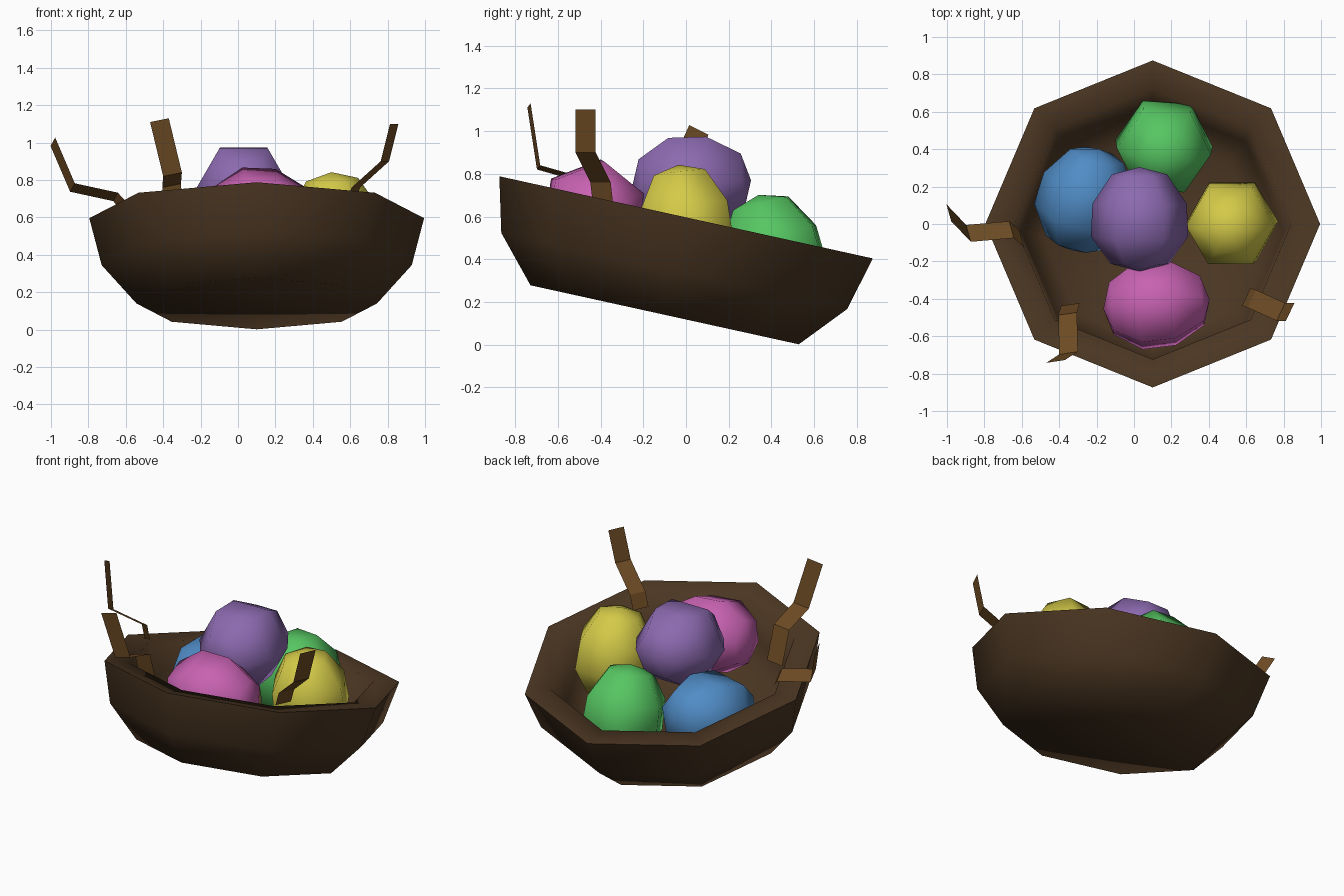
import bpy, bmesh, math
from mathutils import Vector, Euler

cube = bpy.data.objects.get("Cube")
if cube:
    bpy.data.objects.remove(cube, do_unlink=True)


def material(name, rgb):
    m = bpy.data.materials.new(name)
    m.use_nodes = True
    col = (*rgb, 1)
    m.diffuse_color = col
    bsdf = m.node_tree.nodes["Principled BSDF"]
    bsdf.inputs["Base Color"].default_value = col
    bsdf.inputs["Roughness"].default_value = 0.8
    return m


def finish(name, bm, mat, sharp=None):
    bmesh.ops.recalc_face_normals(bm, faces=bm.faces)
    me = bpy.data.meshes.new(name)
    bm.to_mesh(me)
    bm.free()
    me.materials.append(mat)
    if sharp is not None:
        for p in me.polygons:
            p.use_smooth = True
        me.set_sharp_from_angle(angle=math.radians(sharp))
    ob = bpy.data.objects.new(name, me)
    bpy.context.collection.objects.link(ob)
    return ob


def lathe(name, profile, sides, mat, sharp, spin=0):
    """Spin a (radius, height) profile that starts and ends on the axis."""
    bm = bmesh.new()
    rings = []
    for r, h in profile:
        count = sides if r > 0 else 1
        angles = [math.tau * i / sides + math.radians(spin) for i in range(count)]
        rings.append([bm.verts.new((r * math.cos(a), r * math.sin(a), h)) for a in angles])
    for a, b in zip(rings, rings[1:]):
        for i in range(sides):
            j = (i + 1) % sides
            quad = [a[i % len(a)], a[j % len(a)], b[j % len(b)], b[i % len(b)]]
            bm.faces.new(list(dict.fromkeys(quad)))
    return finish(name, bm, mat, sharp)


# Tilted eight-sided basket with a thick rim
bark = material("dark brown", (0.07, 0.037, 0.016))
basket = lathe("basket", [(0, 0), (0.643, 0), (0.829, 0.21), (0.895, 0.467),
                          (0.74, 0.462), (0.7, 0.25), (0.58, 0.11), (0, 0.09)],
               8, bark, 92)
basket.location = (0.1, -0.1, 0.14)
basket.rotation_euler.x = math.radians(-12.4)

# Six-sided eggs: colour, position, radius, half length, rotation, spin on own axis
EGG = [(0, -1), (0.6, -0.85), (1, -0.33), (0.97, 0.3), (0.57, 0.86), (0, 1)]
eggs = [
    ("purple", (0.262, 0.144, 0.434), (0.03, 0.025, 0.75), 0.26, 0.28, (-86, 0, 0), 0),
    ("pink", (0.578, 0.122, 0.445), (0.12, -0.43, 0.62), 0.25, 0.285, (0, 90, 5), -9),
    ("blue", (0.08, 0.262, 0.565), (-0.26, 0.13, 0.41), 0.26, 0.29, (-75, 0, -15), 0),
    ("green", (0.093, 0.565, 0.122), (0.16, 0.41, 0.42), 0.26, 0.29, (14, 0, 0), -4),
    ("yellow", (0.658, 0.591, 0.065), (0.52, 0.0, 0.555), 0.245, 0.29, (7, -4, 0), 0),
]
for colour, rgb, pos, rad, half, rot, spin in eggs:
    egg = lathe(colour + "_egg", [(r * rad, h * half) for r, h in EGG], 6,
                material(colour, rgb), 180, spin)
    egg.location = pos
    egg.rotation_euler = Euler([math.radians(a) for a in rot])

# Bent paper-thin strips sticking out of the rim: path points and width vector
wood = material("light brown", (0.156, 0.072, 0.018))
strips = {
    "right_strip": ([(-0.99, 0.06, 1.005), (-0.885, -0.05, 0.76),
                     (-0.655, -0.03, 0.71), (-0.6, -0.08, 0.65)], (0.025, -0.09, 0.045)),
    "front_strip": ([(-0.42, -0.735, 1.12), (-0.35, -0.69, 0.83),
                     (-0.355, -0.48, 0.77), (-0.34, -0.43, 0.55)], (0.1, 0.015, 0.02)),
    "left_strip": ([(0.835, -0.47, 1.1), (0.785, -0.47, 0.9),
                    (0.63, -0.4, 0.76), (0.6, -0.39, 0.67)], (0.045, 0.095, 0)),
}
for name, (path, width) in strips.items():
    bm = bmesh.new()
    w = Vector(width) / 2
    pairs = [(bm.verts.new(Vector(p) - w), bm.verts.new(Vector(p) + w)) for p in path]
    for (a, b), (c, d) in zip(pairs, pairs[1:]):
        bm.faces.new((a, b, d, c))
    finish(name, bm, wood)
